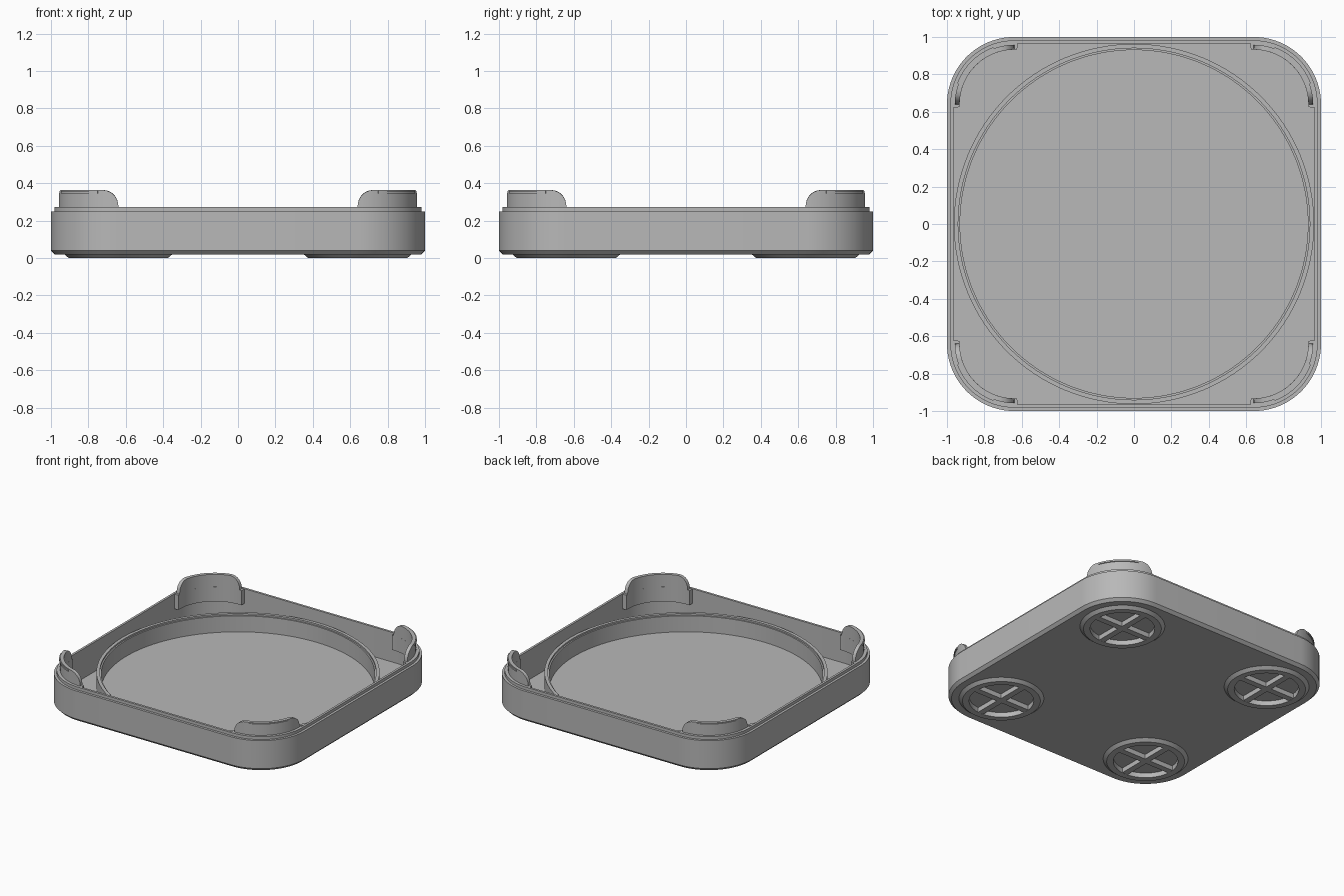
import bpy, bmesh, math
from mathutils import Matrix

cube = bpy.data.objects.get("Cube")
if cube:
    bpy.data.objects.remove(cube)

grey = bpy.data.materials.new("plain_grey")
grey.use_nodes = True
COLOR = (0.48, 0.48, 0.48, 1)
grey.diffuse_color = COLOR
grey.node_tree.nodes["Principled BSDF"].inputs["Base Color"].default_value = COLOR

CENTER = 0.64          # corner arc and foot centres
CORNERS = [(1, 1), (-1, 1), (-1, -1), (1, -1)]


def finish(name, bm, smooth=True):
    bmesh.ops.recalc_face_normals(bm, faces=bm.faces)
    mesh = bpy.data.meshes.new(name)
    bm.to_mesh(mesh)
    bm.free()
    mesh.materials.append(grey)
    obj = bpy.data.objects.new(name, mesh)
    bpy.context.collection.objects.link(obj)
    if smooth:
        bpy.ops.object.select_all(action="DESELECT")
        obj.select_set(True)
        bpy.context.view_layer.objects.active = obj
        bpy.ops.object.shade_smooth_by_angle(angle=math.radians(30))
    return obj


def bridge(bm, a, b):
    n = len(a)
    for i in range(n):
        bm.faces.new((a[i], a[(i + 1) % n], b[(i + 1) % n], b[i]))


def rounded_square(inset, steps=20):
    points = []
    for k in range(4):
        sx, sy = CORNERS[k]
        for i in range(steps + 1):
            t = math.pi / 2 * (k + i / steps)
            r = 1 - CENTER - inset
            points.append((sx * CENTER + r * math.cos(t), sy * CENTER + r * math.sin(t)))
    return points


def lathe(name, profile, center=(0, 0), steps=96):
    """Closed ring turned from an (r, z) profile."""
    bm = bmesh.new()
    loops = []
    for r, z in profile:
        loops.append([bm.verts.new((center[0] + r * math.cos(math.tau * i / steps),
                                    center[1] + r * math.sin(math.tau * i / steps), z))
                      for i in range(steps)])
    for a, b in zip(loops, loops[1:] + loops[:1]):
        bridge(bm, a, b)
    return finish(name, bm)


def arc_block(name, corner, r0, r1, start, end, z0, top, steps=48):
    """Curved wall around a corner centre; top(t) gives its height."""
    bm = bmesh.new()
    sx, sy = corner
    sections = []
    for i in range(steps + 1):
        # columns crowd towards both ends so the rounding stays smooth
        u = (1 - math.cos(math.pi * i / steps)) / 2
        t = math.radians(start + (end - start) * u)
        sections.append([bm.verts.new((sx * (CENTER + r * math.cos(t)),
                                       sy * (CENTER + r * math.sin(t)), z))
                         for r, z in ((r0, z0), (r1, z0), (r1, top(t)), (r0, top(t)))])
    for a, b in zip(sections, sections[1:]):
        bridge(bm, a, b)
    bm.faces.new(sections[0])
    bm.faces.new(sections[-1])
    return finish(name, bm)


def box(name, size, location):
    bm = bmesh.new()
    bmesh.ops.create_cube(bm, size=1, matrix=Matrix.Translation(location) @ Matrix.Diagonal((*size, 1)))
    return finish(name, bm, smooth=False)


# Tray: rounded square with chamfered base, stepped rim and sunken floor
bm = bmesh.new()
loops = []
for inset, z in ((0.02, 0.02), (0, 0.04), (0, 0.25), (0.018, 0.25),
                 (0.018, 0.272), (0.035, 0.272), (0.035, 0.05)):
    loops.append([bm.verts.new((x, y, z)) for x, y in rounded_square(inset)])
for a, b in zip(loops, loops[1:]):
    bridge(bm, a, b)
bm.faces.new(loops[0])
bm.faces.new(loops[-1])
tray = finish("tray", bm)

# Round pockets under the tray, one per foot
bm = bmesh.new()
for sx, sy in CORNERS:
    bmesh.ops.create_cone(bm, cap_ends=True, segments=64, radius1=0.22, radius2=0.22, depth=0.1,
                          matrix=Matrix.Translation((sx * CENTER, sy * CENTER, -0.014)))
cutter = finish("foot_pocket_cutter", bm, smooth=False)
cutter.hide_render = True
cutter.hide_viewport = True
cut = tray.modifiers.new("foot_pockets", "BOOLEAN")
cut.operation = "DIFFERENCE"
cut.solver = "EXACT"
cut.object = cutter

# Circular wall standing on the floor
lathe("round_wall", [(0.93, 0.045), (0.93, 0.17), (0.94, 0.17), (0.94, 0.182),
                     (0.963, 0.182), (0.963, 0.045)], steps=128)


def clip_top(t):
    """Flat top falling off in a quarter circle at each end."""
    radius = 0.085
    s = min(math.cos(t), math.sin(t)) * 0.32
    s = max(0, min(radius, s))
    return 0.278 + math.sqrt(radius ** 2 - (radius - s) ** 2)


for (sx, sy) in CORNERS:
    place = ("back" if sy > 0 else "front") + ("_left" if sx > 0 else "_right")
    # Corner clip, its skirt inside the tray and its snap ridge
    arc_block(place + "_clip", (sx, sy), 0.292, 0.318, 0, 90, 0.2, clip_top)
    arc_block(place + "_clip_skirt", (sx, sy), 0.292, 0.335, -3, 93, 0.16, lambda t: 0.27, 24)
    arc_block(place + "_clip_ridge", (sx, sy), 0.31, 0.325, 20, 70, 0.346, lambda t: 0.358, 24)
    # Foot: chamfered ring with a cross of two bars
    cx, cy = sx * CENTER, sy * CENTER
    lathe(place + "_foot_ring", [(0.22, 0.03), (0.22, 0), (0.265, 0), (0.29, 0.021), (0.29, 0.03)],
          (cx, cy), 64)
    for axis, size in (("x", (0.44, 0.045, 0.036)), ("y", (0.045, 0.44, 0.036))):
        box(place + "_foot_bar_" + axis, size, (cx, cy, 0.019))
